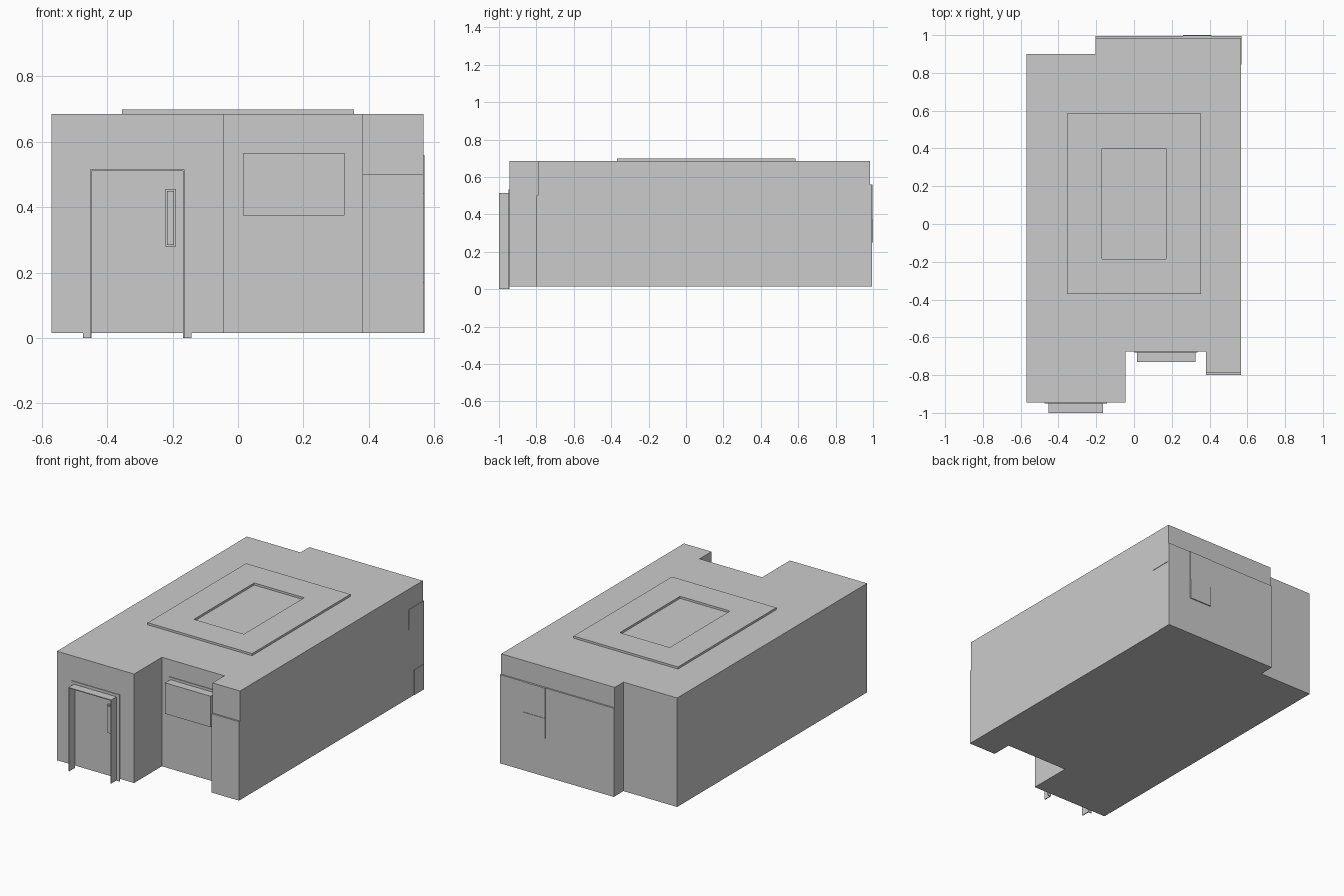
import bpy, bmesh

if "Cube" in bpy.data.objects:
    bpy.data.objects.remove(bpy.data.objects["Cube"])


def extrude(name, pts, z0, z1):
    """Closed prism from an xy outline."""
    bm = bmesh.new()
    face = bm.faces.new([bm.verts.new((x, y, z0)) for x, y in pts])
    top = bmesh.ops.extrude_face_region(bm, geom=[face])["geom"]
    for v in top:
        if isinstance(v, bmesh.types.BMVert):
            v.co.z = z1
    bmesh.ops.recalc_face_normals(bm, faces=bm.faces)
    mesh = bpy.data.meshes.new(name)
    bm.to_mesh(mesh)
    bm.free()
    obj = bpy.data.objects.new(name, mesh)
    bpy.context.collection.objects.link(obj)
    return obj


def box(name, x0, x1, y0, y1, z0, z1):
    return extrude(name, [(x0, y0), (x1, y0), (x1, y1), (x0, y1)], z0, z1)


BASE, TOP = 0.015, 0.685

# main building block with stepped footprint
extrude("building_body", [
    (-0.57, -0.945), (-0.045, -0.945), (-0.045, -0.675), (0.38, -0.675),
    (0.38, -0.79), (0.567, -0.79), (0.567, 0.985), (-0.205, 0.985),
    (-0.205, 0.90), (-0.57, 0.90)], BASE, TOP)

# thicker lower wall cladding
box("front_pier_cladding", 0.38, 0.567, -0.80, -0.79, BASE, 0.50)
box("back_cladding", -0.205, 0.57, 0.985, 0.994, BASE, 0.56)
box("side_cladding_upper", 0.567, 0.57, 0.845, 0.985, 0.44, 0.56)
box("side_cladding_lower", 0.567, 0.57, 0.90, 0.985, BASE, 0.17)

# meter boxes on the back wall
box("back_panel_upper", 0.26, 0.41, 0.994, 0.997, 0.375, 0.56)
box("back_panel_lower", 0.26, 0.41, 0.994, 1.0, 0.25, 0.375)

# door surround: thin projecting jambs and header, with flat wall trim
D0, D1, DZ = -0.453, -0.163, 0.515
T = 0.005
for side, x, s in (("left", D0, 1), ("right", D1, -1)):
    a, b = sorted((x, x + s * T))
    box(f"door_jamb_{side}", a, b, -1.0, -0.945, 0, DZ)
    a, b = sorted((x, x - s * 0.021))
    box(f"door_trim_{side}", a, b, -0.949, -0.945, 0, DZ)
box("door_header", D0 + T, D1 - T, -1.0, -0.945, DZ - T, DZ)
box("door_trim_top", D0 - 0.021, D1 + 0.021, -0.949, -0.945, DZ, 0.532)

# door handle: upright plate with a raised grip
box("door_handle_plate", -0.222, -0.19, -0.953, -0.945, 0.28, 0.455)
box("door_handle_grip", -0.217, -0.195, -0.962, -0.953, 0.285, 0.45)

# projecting window with trim on the wall
box("window_box", 0.015, 0.325, -0.73, -0.675, 0.375, 0.565)
box("window_trim", 0.0, 0.337, -0.679, -0.675, 0.36, 0.58)

# raised roof frame with a rectangular opening
X0, X1, Y0, Y1 = -0.355, 0.355, -0.37, 0.585
W = 0.185
for name, dims in {
    "roof_frame_front": (X0, X1, Y0, Y0 + W),
    "roof_frame_back": (X0, X1, Y1 - W, Y1),
    "roof_frame_left": (X0, X0 + W, Y0 + W, Y1 - W),
    "roof_frame_right": (X1 - W, X1, Y0 + W, Y1 - W),
}.items():
    box(name, *dims, TOP, 0.698)
